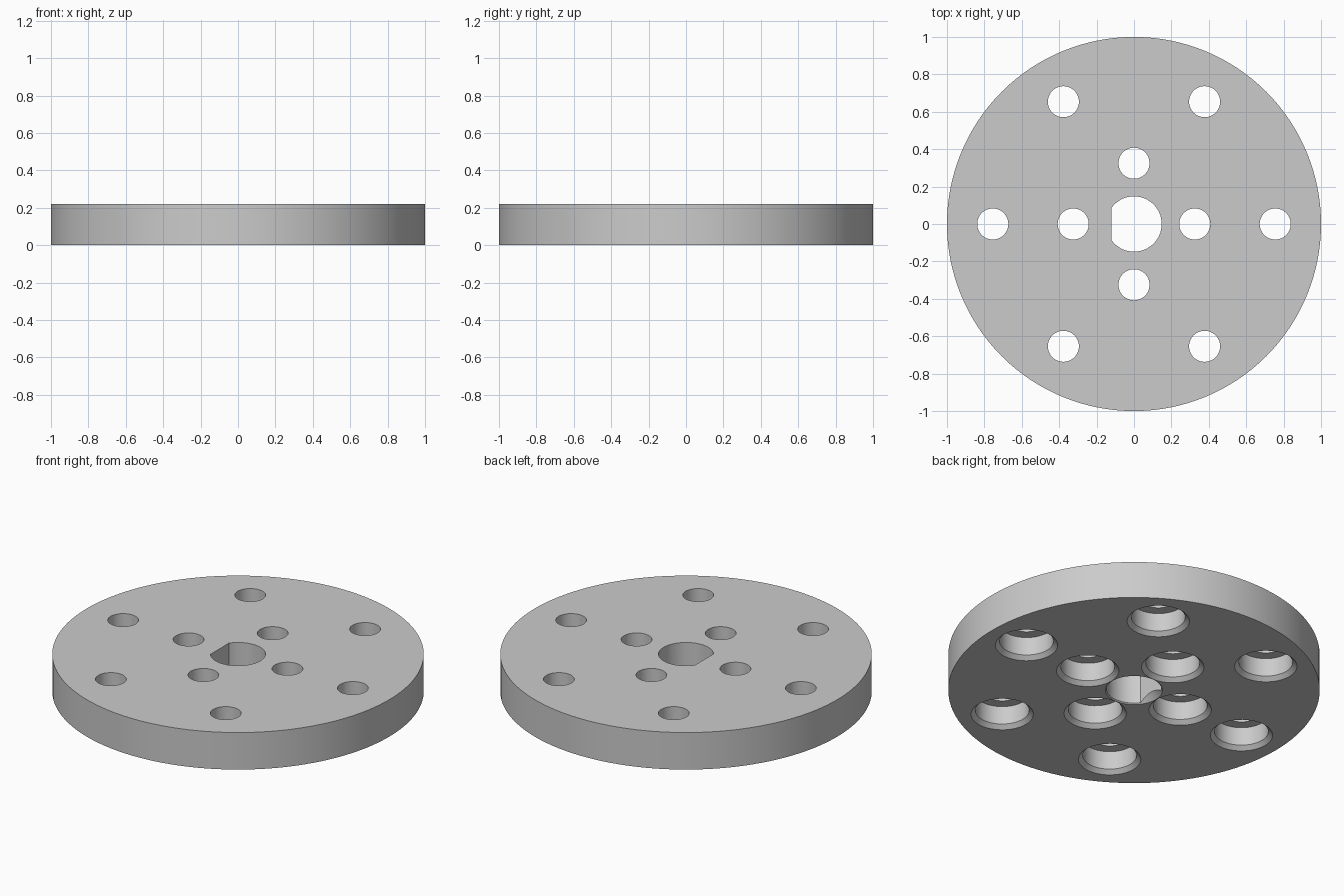
import bpy
import bmesh
from math import sin, cos, pi, acos, radians

if "Cube" in bpy.data.objects:
    bpy.data.objects.remove(bpy.data.objects["Cube"], do_unlink=True)

HEIGHT = 0.22
BORE, FLAT = 0.148, 0.12          # central bore radius and distance to its flat

grey = bpy.data.materials.new("plain grey")
grey.use_nodes = True
grey.diffuse_color = (0.6, 0.6, 0.6, 1)
grey.node_tree.nodes["Principled BSDF"].inputs["Base Color"].default_value = (0.6, 0.6, 0.6, 1)


def circle(r, n, centre=(0, 0)):
    return [(centre[0] + r * cos(2 * pi * i / n), centre[1] + r * sin(2 * pi * i / n)) for i in range(n)]


def loft(bm, outlines):
    """Closed solid through a list of (outline, z), from bottom to top."""
    rings = [[bm.verts.new((x, y, z)) for x, y in pts] for pts, z in outlines]
    n = len(rings[0])
    for low, high in zip(rings, rings[1:]):
        for i in range(n):
            j = (i + 1) % n
            bm.faces.new((low[i], low[j], high[j], high[i]))
    bm.faces.new(rings[0][::-1])
    bm.faces.new(rings[-1])


def make_object(name, bm):
    bmesh.ops.recalc_face_normals(bm, faces=bm.faces)
    mesh = bpy.data.meshes.new(name)
    bm.to_mesh(mesh)
    bm.free()
    mesh.materials.append(grey)
    obj = bpy.data.objects.new(name, mesh)
    bpy.context.collection.objects.link(obj)
    return obj


# Round plate
bm = bmesh.new()
loft(bm, [(circle(1, 128), 0), (circle(1, 128), HEIGHT)])
disc = make_object("disc", bm)

# Bolt holes: narrow bore above, chamfered counterbore below
bm = bmesh.new()
profile = [(0.188, -0.02), (0.145, 0.023), (0.145, 0.131), (0.083, 0.131), (0.083, HEIGHT + 0.05)]
for count, radius in ((4, 0.325), (6, 0.755)):
    for centre in circle(radius, count):
        loft(bm, [(circle(r, 48, centre), z) for r, z in profile])
bolt_holes = make_object("bolt_hole_cutter", bm)

# Central bore with one flat side
bm = bmesh.new()
end = acos(-FLAT / BORE)
outline = [(BORE * cos(a), BORE * sin(a)) for a in (-end + 2 * end * i / 48 for i in range(49))]
loft(bm, [(outline, -0.05), (outline, HEIGHT + 0.05)])
shaft_bore = make_object("shaft_bore_cutter", bm)

# Chamfer under the central bore
bm = bmesh.new()
loft(bm, [(circle(0.174, 64), -0.02), (circle(0.114, 64), 0.04)])
bore_chamfer = make_object("bore_chamfer_cutter", bm)

# Cut the holes
bpy.ops.object.select_all(action="DESELECT")
disc.select_set(True)
bpy.context.view_layer.objects.active = disc
for cutter in (bolt_holes, shaft_bore, bore_chamfer):
    mod = disc.modifiers.new(cutter.name, "BOOLEAN")
    mod.operation = "DIFFERENCE"
    mod.solver = "EXACT"
    mod.object = cutter
    cutter.hide_render = True
    bpy.ops.object.modifier_apply(modifier=mod.name)
    bpy.data.objects.remove(cutter, do_unlink=True)

bpy.ops.object.shade_smooth_by_angle(angle=radians(30))
